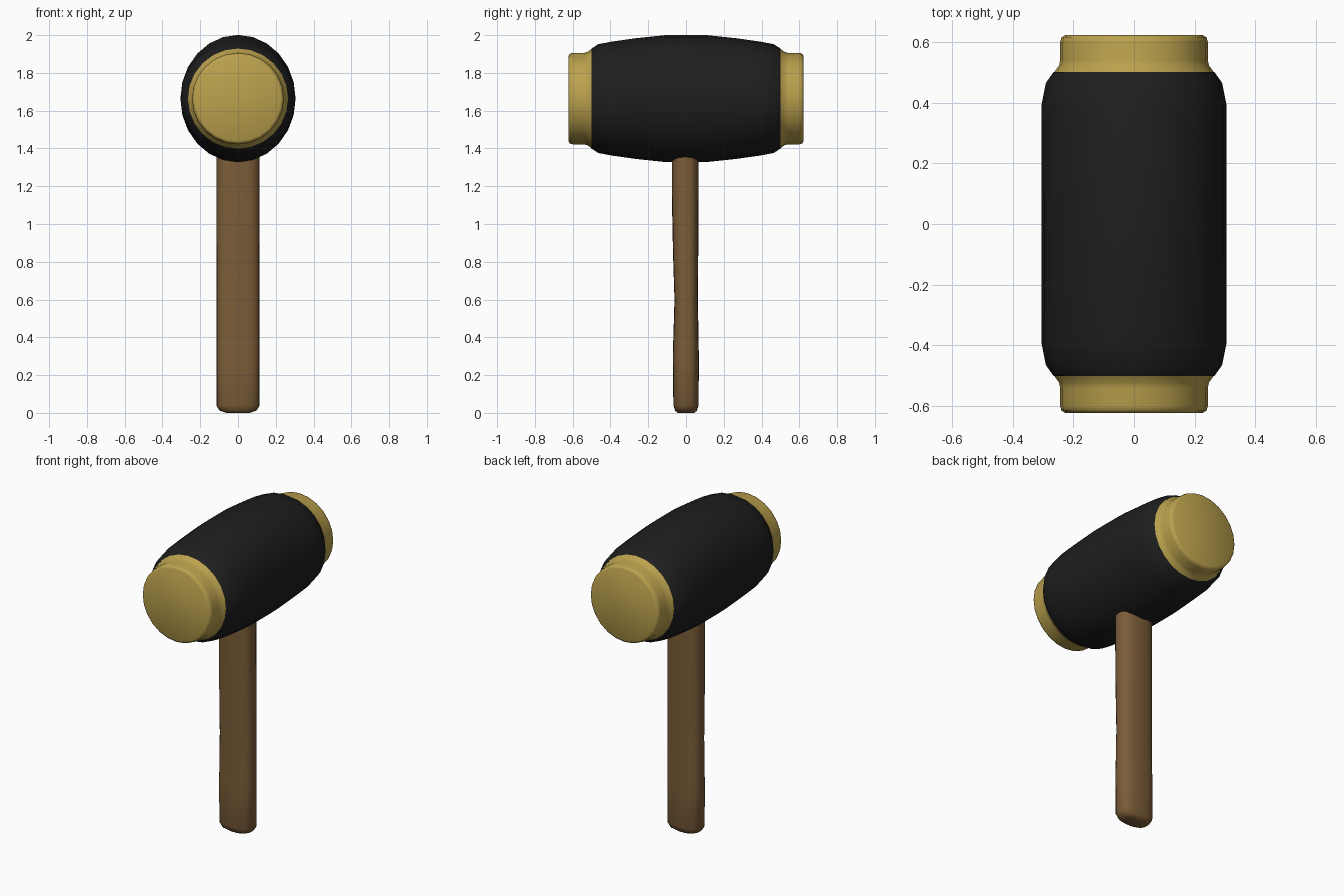
import bpy, bmesh
from math import sin, cos, pi, radians, copysign

if "Cube" in bpy.data.objects:
    bpy.data.objects.remove(bpy.data.objects["Cube"])


def material(name, color):
    m = bpy.data.materials.new(name)
    m.diffuse_color = (*color, 1)
    m.use_nodes = True
    m.node_tree.nodes["Principled BSDF"].inputs["Base Color"].default_value = m.diffuse_color
    return m


def loft(name, rings, place, mat, n, power=2.0, cap_start=False, cap_end=False, angle=40):
    """Skin super-ellipse rings (pos, ra, rb, offset) along an axis given by place()."""
    bm = bmesh.new()
    loops = []
    for pos, ra, rb, off in rings:
        loop = []
        for i in range(n):
            t = 2 * pi * i / n
            a = copysign(abs(cos(t)) ** (2 / power), cos(t)) * ra
            b = copysign(abs(sin(t)) ** (2 / power), sin(t)) * rb + off
            loop.append(bm.verts.new(place(a, b, pos)))
        loops.append(loop)
    for lo, hi in zip(loops, loops[1:]):
        for i in range(n):
            j = (i + 1) % n
            bm.faces.new((lo[i], lo[j], hi[j], hi[i]))
    if cap_start:
        bm.faces.new(loops[0])
    if cap_end:
        bm.faces.new(loops[-1])
    bmesh.ops.recalc_face_normals(bm, faces=bm.faces)
    # make sure the skin faces outward
    if bm.calc_volume(signed=True) < 0:
        bmesh.ops.reverse_faces(bm, faces=bm.faces)
    me = bpy.data.meshes.new(name)
    bm.to_mesh(me)
    bm.free()
    me.materials.append(mat)
    ob = bpy.data.objects.new(name, me)
    bpy.context.collection.objects.link(ob)
    bpy.ops.object.select_all(action='DESELECT')
    ob.select_set(True)
    bpy.context.view_layer.objects.active = ob
    bpy.ops.object.shade_smooth_by_angle(angle=radians(angle))
    return ob


black = material("black_rubber", (0.013, 0.013, 0.013))
brass = material("brass", (0.50, 0.36, 0.075))
wood = material("wood", (0.20, 0.11, 0.04))

HEAD_Z = 1.664


def along_y(a, b, p):
    return (a, p, HEAD_Z + b)


# Barrel-shaped head, oval in the middle and round at the ends
half = [(0.10, 0.305, 0.337, 0), (0.27, 0.305, 0.319, 0), (0.39, 0.305, 0.302, 0),
        (0.465, 0.29, 0.288, 0), (0.50, 0.265, 0.265, 0)]
loft("head", [(-y, a, b, o) for y, a, b, o in reversed(half)] + half, along_y, black, 24)

# Striking caps at both ends
cap = [(0.497, 0.265, 0.265, 0), (0.522, 0.247, 0.247, 0), (0.54, 0.243, 0.242, 0),
       (0.60, 0.243, 0.242, 0), (0.615, 0.239, 0.238, 0), (0.622, 0.226, 0.225, 0)]
for side, name in ((-1, "front_cap"), (1, "back_cap")):
    loft(name, [(side * y, a, b, o) for y, a, b, o in cap], along_y, brass, 24, cap_end=True, angle=50)

# Flattened wooden handle with a slight waist and rounded butt
handle = [(0.0, 0.06, 0.045, 0), (0.012, 0.098, 0.058, 0), (0.04, 0.115, 0.067, 0),
          (0.30, 0.115, 0.069, -0.001), (0.60, 0.114, 0.062, 0.001),
          (0.85, 0.114, 0.067, -0.002), (1.15, 0.113, 0.071, -0.004),
          (1.38, 0.113, 0.071, -0.004)]
loft("handle", handle, lambda a, b, p: (a, b, p), wood, 20, power=2.8,
     cap_start=True, cap_end=True, angle=50)
